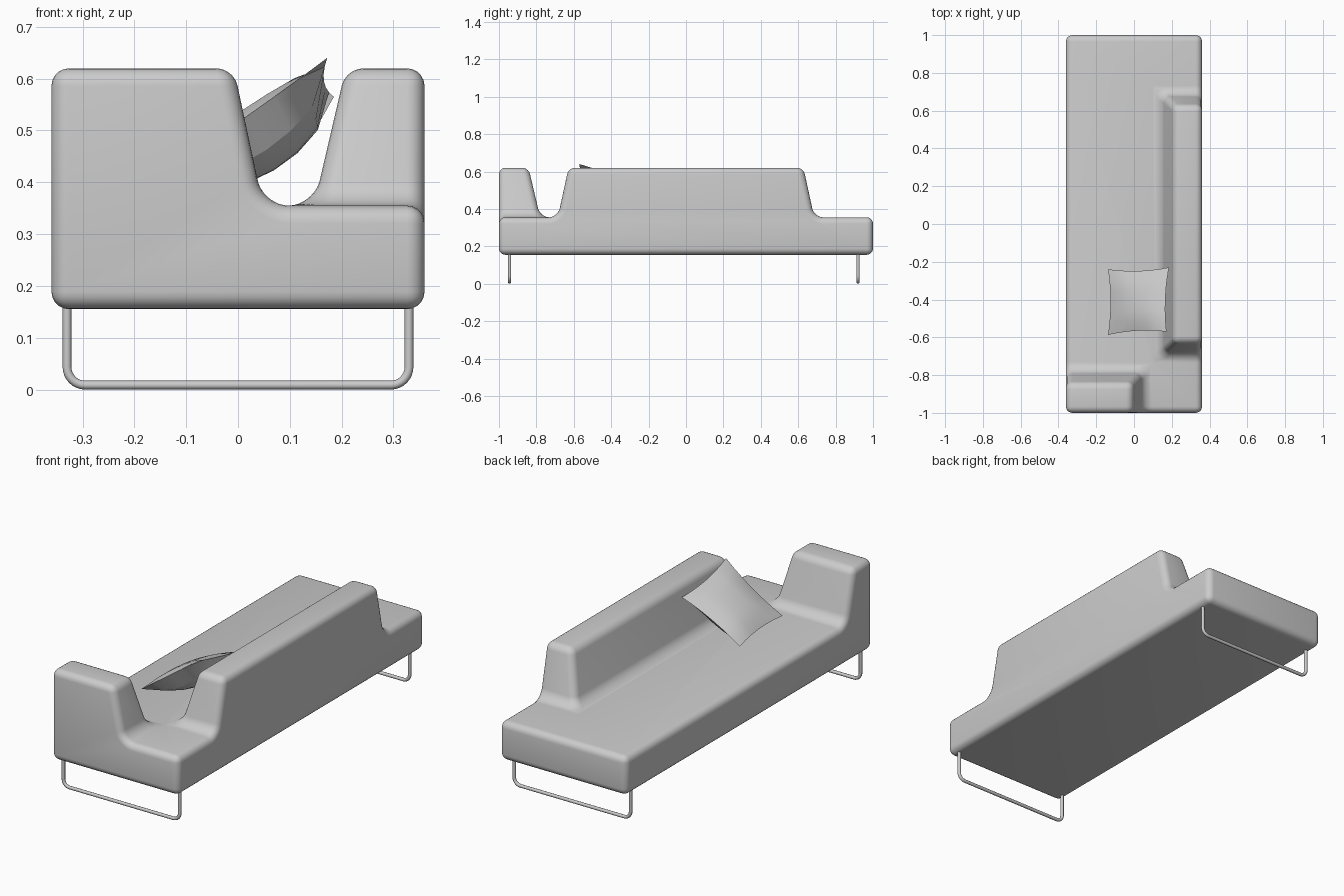
import bpy, bmesh, math
from mathutils import Vector

cube = bpy.data.objects.get("Cube")
if cube:
    bpy.data.objects.remove(cube)

grey = bpy.data.materials.new("plain grey")
grey.use_nodes = True
grey.diffuse_color = (0.6, 0.6, 0.6, 1)
grey.node_tree.nodes["Principled BSDF"].inputs["Base Color"].default_value = (0.6, 0.6, 0.6, 1)


def finish(bm, name, angle):
    bmesh.ops.recalc_face_normals(bm, faces=bm.faces)
    mesh = bpy.data.meshes.new(name)
    bm.to_mesh(mesh)
    bm.free()
    ob = bpy.data.objects.new(name, mesh)
    bpy.context.collection.objects.link(ob)
    mesh.materials.append(grey)
    bpy.ops.object.select_all(action='DESELECT')
    ob.select_set(True)
    bpy.context.view_layer.objects.active = ob
    bpy.ops.object.shade_smooth_by_angle(angle=math.radians(angle))
    return ob


# Upholstered body: base, arm block and back block share their outer walls
W, L, LOW, SEAT, TOP = 0.36, 1.0, 0.155, 0.355, 0.62
bm = bmesh.new()


def vert(x, y, z):
    return bm.verts.new((x, y, z))


bottom = [vert(x, y, LOW) for x, y in ((-W, -L), (W, -L), (W, L), (-W, L))]
back_right, back_left = vert(W, L, SEAT), vert(-W, L, SEAT)
front_seat = vert(W, -L, SEAT)
arm_low = [vert(-W, -0.78, SEAT), vert(0.048, -0.78, SEAT), vert(0.048, -L, SEAT)]
arm_top = [vert(-W, -0.842, TOP), vert(-0.008, -0.842, TOP), vert(-0.008, -L, TOP)]
arm_corner = vert(-W, -L, TOP)
rest_low = [vert(W, -0.685, SEAT), vert(0.147, -0.685, SEAT),
            vert(0.147, 0.685, SEAT), vert(W, 0.685, SEAT)]
rest_top = [vert(W, -0.628, TOP), vert(0.208, -0.628, TOP),
            vert(0.208, 0.628, TOP), vert(W, 0.628, TOP)]

walls = [bottom,
         arm_low + [front_seat] + rest_low + [back_right, back_left],
         arm_top + [arm_corner], rest_top,
         [bottom[0], bottom[1], front_seat, arm_low[2], arm_top[2], arm_corner],
         [bottom[1], bottom[2], back_right, rest_low[3], rest_top[3],
          rest_top[0], rest_low[0], front_seat],
         [bottom[2], bottom[3], back_left, back_right],
         [bottom[3], bottom[0], arm_corner, arm_top[0], arm_low[0], back_left]]
for low, top in ((arm_low, arm_top), (rest_low, rest_top)):
    for i in range(len(low) - 1):
        walls.append([low[i], low[i + 1], top[i + 1], top[i]])
for wall in walls:
    bm.faces.new(wall)
bmesh.ops.recalc_face_normals(bm, faces=bm.faces)


def round_edges(edges, offset, segments):
    bmesh.ops.bevel(bm, geom=edges, offset=offset, offset_type='OFFSET', segments=segments,
                    profile=0.5, affect='EDGES', clamp_overlap=False)


# Soft hollows where the blocks meet the seat, then rounded outer edges
round_edges([e for e in bm.edges if e.calc_face_angle_signed() < -0.3], 0.05, 8)
round_edges([e for e in bm.edges if e.calc_face_angle_signed() > 0.5], 0.034, 5)
finish(bm, "sofa_body", 40)


# Bent tube legs at both ends
def leg(name, y):
    half, r, bend = 0.33, 0.0085, 0.035
    pts = [(-half, LOW + 0.01)]
    for cx, start in ((-half + bend, math.pi), (half - bend, 1.5 * math.pi)):
        for i in range(9):
            a = start + i * math.pi / 16
            pts.append((cx + bend * math.cos(a), r + bend + bend * math.sin(a)))
    pts.append((half, LOW + 0.01))
    curve = bpy.data.curves.new(name, 'CURVE')
    curve.dimensions = '3D'
    curve.bevel_depth = r
    curve.bevel_resolution = 3
    curve.use_fill_caps = True
    spline = curve.splines.new('POLY')
    spline.points.add(len(pts) - 1)
    for p, (x, z) in zip(spline.points, pts):
        p.co = (x, y, z, 1)
    spline.use_smooth = True
    curve.materials.append(grey)
    bpy.context.collection.objects.link(bpy.data.objects.new(name, curve))


leg("front_leg", -0.943)
leg("rear_leg", 0.92)

# Cushion leaning on the back: pinched edges, faceted, fuller underneath
low_rear, low_front = Vector((-0.137, -0.24, 0.395)), Vector((-0.137, -0.587, 0.42))
high_front, high_rear = Vector((0.172, -0.57, 0.64)), Vector((0.185, -0.23, 0.565))
normal = (high_front - low_rear).cross(high_rear - low_front).normalized()
N = 6
bm = bmesh.new()
for bulge in (0.03, -0.095):
    grid = {}
    for i in range(N + 1):
        for j in range(N + 1):
            u, v = 2 * i / N - 1, 2 * j / N - 1
            s = (u * (1 - 0.08 * (1 - v * v)) + 1) / 2
            t = (v * (1 - 0.08 * (1 - u * u)) + 1) / 2
            p = low_front.lerp(high_front, s).lerp(low_rear.lerp(high_rear, s), t)
            puff = ((1 - u * u) * (1 - v * v)) ** 0.55
            grid[i, j] = bm.verts.new(p + normal * bulge * puff)
    for i in range(N):
        for j in range(N):
            bm.faces.new([grid[i, j], grid[i + 1, j], grid[i + 1, j + 1], grid[i, j + 1]])
bmesh.ops.remove_doubles(bm, verts=bm.verts, dist=0.0005)
finish(bm, "cushion", 30)
